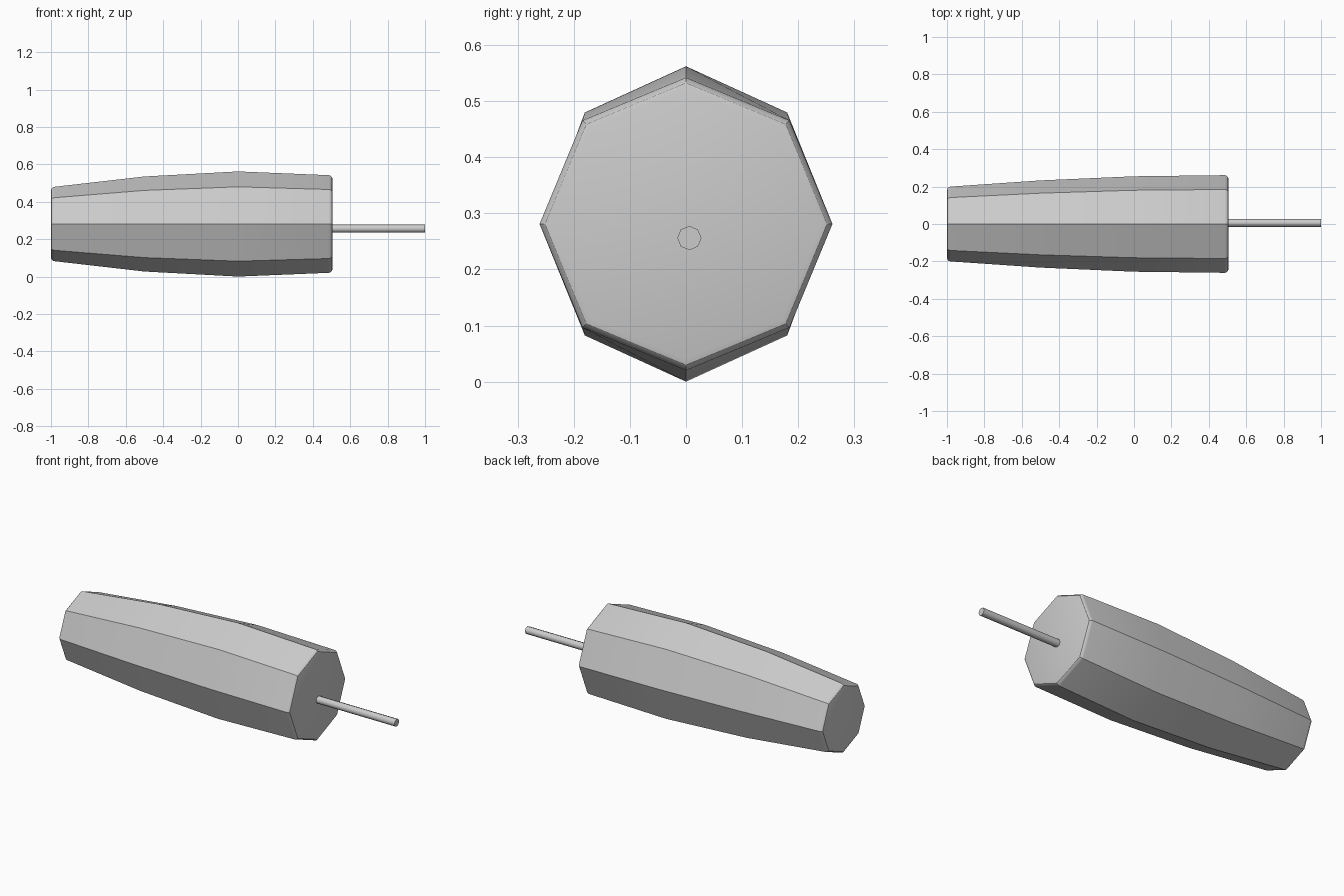
import bpy, bmesh
from math import sin, cos, pi, radians

if "Cube" in bpy.data.objects:
    bpy.data.objects.remove(bpy.data.objects["Cube"])


def loft(name, rings, sides, angle, cy=0.0, cz=0.0):
    """Closed tube along x through rings of (x, y radius, z radius)."""
    bm = bmesh.new()
    loops = []
    for x, ry, rz in rings:
        loops.append([bm.verts.new((x, cy + ry * sin(2 * pi * i / sides),
                                    cz + rz * cos(2 * pi * i / sides)))
                      for i in range(sides)])
    for a, b in zip(loops, loops[1:]):
        for i in range(sides):
            j = (i + 1) % sides
            bm.faces.new((a[i], a[j], b[j], b[i]))
    bm.faces.new(loops[0])
    bm.faces.new(loops[-1][::-1])
    bmesh.ops.recalc_face_normals(bm, faces=bm.faces)
    mesh = bpy.data.meshes.new(name)
    bm.to_mesh(mesh)
    bm.free()
    obj = bpy.data.objects.new(name, mesh)
    bpy.context.collection.objects.link(obj)
    bpy.ops.object.select_all(action='DESELECT')
    obj.select_set(True)
    bpy.context.view_layer.objects.active = obj
    bpy.ops.object.shade_smooth_by_angle(angle=radians(angle))
    return obj


def rounded_end(x_end, direction, ry, rz, r=0.02, steps=3):
    """Rings of a small rounded rim, from the flat cap outward."""
    rings = []
    for k in range(steps + 1):
        t = k / steps * pi / 2
        rings.append((x_end - direction * r * (1 - cos(t)),
                      ry - r * (1 - sin(t)), rz - r * (1 - sin(t))))
    return rings


# Bulging eight-sided body with rounded rims
back_rim = rounded_end(-1.0, -1, 0.20, 0.199)
front_rim = rounded_end(0.505, 1, 0.261, 0.261)[::-1]
middle = [(-0.5, 0.233, 0.254), (0.0, 0.255, 0.281)]
loft("body", back_rim + middle + front_rim, 8, 31, cz=0.281)

# Thin rod protruding from the front cap
loft("rod", [(0.49, 0.0215, 0.0215), (1.0, 0.0215, 0.0215)], 8, 50,
     cy=0.006, cz=0.256)
